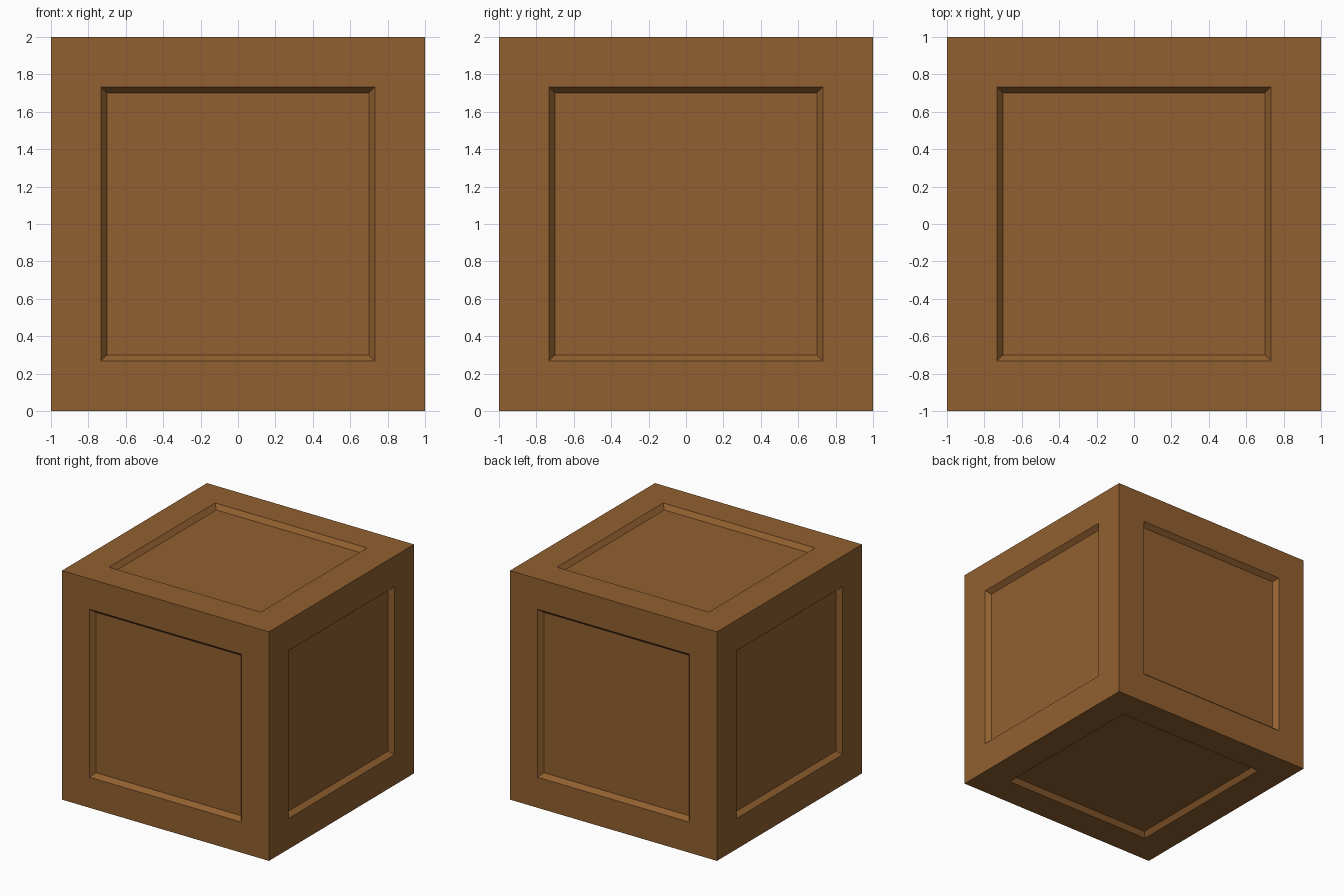
import bpy
import bmesh

if "Cube" in bpy.data.objects:
    bpy.data.objects.remove(bpy.data.objects["Cube"])

FRAME_INSET = 0.267   # width of the raised border
BEVEL = 0.033         # width of the sloped lip
DEPTH = 0.04          # how far each panel sinks in

# Single wood colour
wood = bpy.data.materials.new("brown_wood")
wood.diffuse_color = (0.283, 0.117, 0.029, 1.0)
wood.use_nodes = True
wood.node_tree.nodes["Principled BSDF"].inputs["Base Color"].default_value = wood.diffuse_color

# Crate body: a cube standing on the ground
bm = bmesh.new()
bmesh.ops.create_cube(bm, size=2.0)
bmesh.ops.translate(bm, verts=bm.verts, vec=(0, 0, 1))
bm.normal_update()
panels = bm.faces[:]

# Border frame, then sloped lip down to the sunken panel on all six sides
bmesh.ops.inset_individual(bm, faces=panels, thickness=FRAME_INSET, use_even_offset=True)
bm.normal_update()
bmesh.ops.inset_individual(bm, faces=panels, thickness=BEVEL, use_even_offset=True)
bm.normal_update()
for face in panels:
    bmesh.ops.translate(bm, verts=face.verts[:], vec=face.normal * -DEPTH)
bmesh.ops.recalc_face_normals(bm, faces=bm.faces[:])

mesh = bpy.data.meshes.new("crate")
bm.to_mesh(mesh)
bm.free()
mesh.materials.append(wood)
crate = bpy.data.objects.new("crate", mesh)
bpy.context.collection.objects.link(crate)
